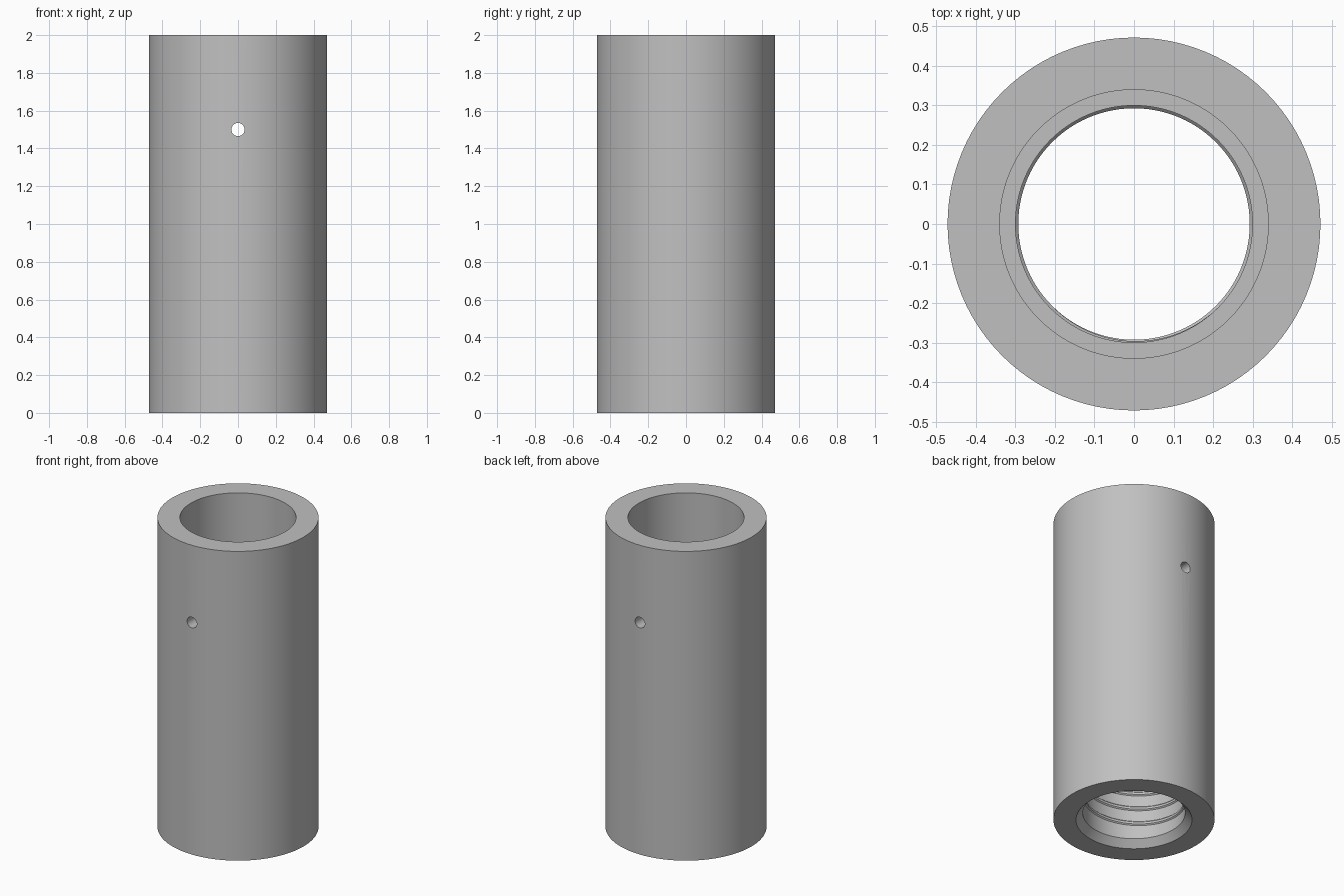
import bpy, bmesh
from math import sin, cos, pi, radians

SEGMENTS = 96
OUTER, SOCKET, BORE, CREST = 0.472, 0.34, 0.30, 0.293
HEIGHT, LEDGE, CHAMFER = 2.0, 1.0, 0.045
PITCH = 0.1

cube = bpy.data.objects.get("Cube")
if cube:
    bpy.data.objects.remove(cube, do_unlink=True)

grey = bpy.data.materials.new("grey metal")
grey.use_nodes = True
grey.diffuse_color = (0.53, 0.53, 0.53, 1)
grey.node_tree.nodes["Principled BSDF"].inputs["Base Color"].default_value = grey.diffuse_color


def make_object(name, bm):
    bmesh.ops.recalc_face_normals(bm, faces=bm.faces)
    mesh = bpy.data.meshes.new(name)
    bm.to_mesh(mesh)
    bm.free()
    mesh.materials.append(grey)
    obj = bpy.data.objects.new(name, mesh)
    bpy.context.collection.objects.link(obj)
    return obj


def activate(obj):
    bpy.ops.object.select_all(action="DESELECT")
    obj.select_set(True)
    bpy.context.view_layer.objects.active = obj


def smooth(obj):
    activate(obj)
    bpy.ops.object.shade_smooth_by_angle(angle=radians(30))


def ring(bm, points, angle):
    return [bm.verts.new((r * cos(angle), r * sin(angle), z)) for r, z in points]


def bridge(bm, a, b):
    for i in range(len(a)):
        j = (i + 1) % len(a)
        bm.faces.new((a[i], a[j], b[j], b[i]))


# Sleeve: closed wall section turned around z
section = [(OUTER, 0), (OUTER, HEIGHT), (SOCKET, HEIGHT), (SOCKET, LEDGE),
           (BORE, LEDGE), (BORE, CHAMFER), (SOCKET, 0)]
bm = bmesh.new()
rings = [ring(bm, section, 2 * pi * i / SEGMENTS) for i in range(SEGMENTS)]
for i in range(SEGMENTS):
    bridge(bm, rings[i], rings[(i + 1) % SEGMENTS])
sleeve = make_object("sleeve", bm)

# Cross hole through the front and back walls
bpy.ops.mesh.primitive_cylinder_add(vertices=32, radius=0.035, depth=1.2,
                                    location=(0, 0, 1.5), rotation=(pi / 2, 0, 0))
cutter = bpy.context.object
cutter.name = "cross_hole_cutter"
cutter.data.materials.append(grey)
activate(sleeve)
cut = sleeve.modifiers.new("cross hole", "BOOLEAN")
cut.operation = "DIFFERENCE"
cut.solver = "EXACT"
cut.object = cutter
bpy.ops.object.modifier_apply(modifier=cut.name)
bpy.data.objects.remove(cutter, do_unlink=True)
smooth(sleeve)

# Thread: low helical ridge inside the lower bore, faded in at both ends
turns = 9
steps = turns * SEGMENTS
bm = bmesh.new()
rings = []
for i in range(steps + 1):
    fade = min(1, i / 24, (steps - i) / 24)
    crest = BORE - (BORE - CREST) * fade
    z = 0.072 + PITCH * i / SEGMENTS
    points = [(BORE + 0.01, z - 0.014), (BORE, z - 0.014), (crest, z - 0.007),
              (crest, z + 0.007), (BORE, z + 0.014), (BORE + 0.01, z + 0.014)]
    rings.append(ring(bm, points, -pi / 4 + 2 * pi * i / SEGMENTS))
for a, b in zip(rings, rings[1:]):
    bridge(bm, a, b)
bm.faces.new(rings[0])
bm.faces.new(rings[-1])
smooth(make_object("inner_thread", bm))
